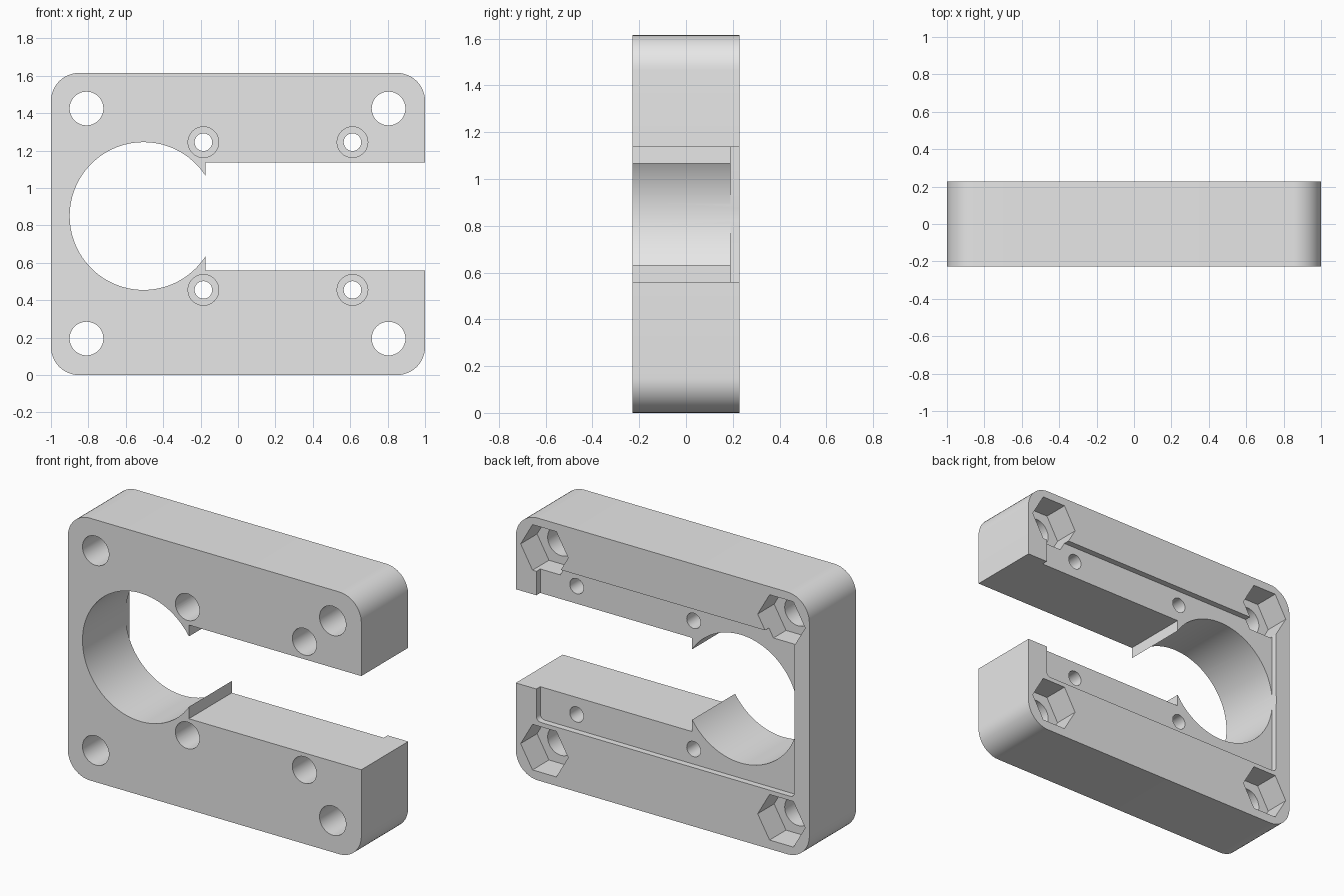
import bpy, bmesh, math

if "Cube" in bpy.data.objects:
    bpy.data.objects.remove(bpy.data.objects["Cube"], do_unlink=True)

HALF_Y = 0.228      # half the plate thickness
MID_Z = 0.85        # height of the slot axis
FRONT, BACK = -0.4, 0.4

grey = bpy.data.materials.new("light grey")
grey.use_nodes = True
colour = (0.8, 0.8, 0.8, 1)
grey.diffuse_color = colour
grey.node_tree.nodes["Principled BSDF"].inputs["Base Color"].default_value = colour


def circle(cx, cz, r, n=48, start=0.0):
    return [(cx + r * math.cos(start + 2 * math.pi * i / n),
             cz + r * math.sin(start + 2 * math.pi * i / n)) for i in range(n)]


def rounded_rect(x0, x1, z0, z1, r, steps=12):
    pts = []
    corners = [(x1 - r, z1 - r), (x0 + r, z1 - r), (x0 + r, z0 + r), (x1 - r, z0 + r)]
    for k, (cx, cz) in enumerate(corners):
        for i in range(steps + 1):
            a = math.pi / 2 * (k + i / steps)
            pts.append((cx + r * math.cos(a), cz + r * math.sin(a)))
    return pts


def prism(name, pts, y0, y1):
    """Extrude an x-z outline along y."""
    bm = bmesh.new()
    face = bm.faces.new([bm.verts.new((x, y0, z)) for x, z in pts])
    out = bmesh.ops.extrude_face_region(bm, geom=[face])
    for v in out["geom"]:
        if isinstance(v, bmesh.types.BMVert):
            v.co.y = y1
    bmesh.ops.recalc_face_normals(bm, faces=bm.faces)
    mesh = bpy.data.meshes.new(name)
    bm.to_mesh(mesh)
    bm.free()
    mesh.materials.append(grey)
    obj = bpy.data.objects.new(name, mesh)
    bpy.context.collection.objects.link(obj)
    return obj


def cut(target, pts, y0, y1):
    """Subtract an extruded outline from the target."""
    cutter = prism("cutter", pts, y0, y1)
    cutter.hide_render = True
    mod = target.modifiers.new("cut", "BOOLEAN")
    mod.operation = "DIFFERENCE"
    mod.solver = "EXACT"
    mod.object = cutter
    bpy.context.view_layer.objects.active = target
    bpy.ops.object.modifier_apply(modifier=mod.name)
    bpy.data.objects.remove(cutter, do_unlink=True)


# Rounded plate
plate = prism("mounting_plate", rounded_rect(-1, 1, 0, 1.615, 0.15), -HALF_Y, HALF_Y)

# Shallow recess in the back
cut(plate, rounded_rect(-0.898, 0.86, MID_Z - 0.488, MID_Z + 0.488, 0.03, 6), 0.19, BACK)

# Round opening and the slot that leads out of the side
cut(plate, circle(-0.505, MID_Z, 0.395, 96), FRONT, BACK)
cut(plate, [(-0.175, 0.56), (1.2, 0.56), (1.2, 1.137), (-0.175, 1.137)], FRONT, BACK)

# Corner bolt holes with hexagonal nut pockets in the back
for x in (-0.81, 0.805):
    for z in (0.195, 1.425):
        cut(plate, circle(x, z, 0.09), FRONT, BACK)
        cut(plate, circle(x, z, 0.162, 6), HALF_Y - 0.16, BACK)

# Screw holes beside the slot, counterbored from the front
for x in (-0.185, 0.612):
    for z in (MID_Z - 0.395, MID_Z + 0.395):
        cut(plate, circle(x, z, 0.047, 32), FRONT, BACK)
        cut(plate, circle(x, z, 0.082), FRONT, 0.08)

# Smooth curved walls, crisp edges
bpy.ops.object.select_all(action="DESELECT")
plate.select_set(True)
bpy.context.view_layer.objects.active = plate
bpy.ops.object.shade_smooth_by_angle(angle=math.radians(30))
